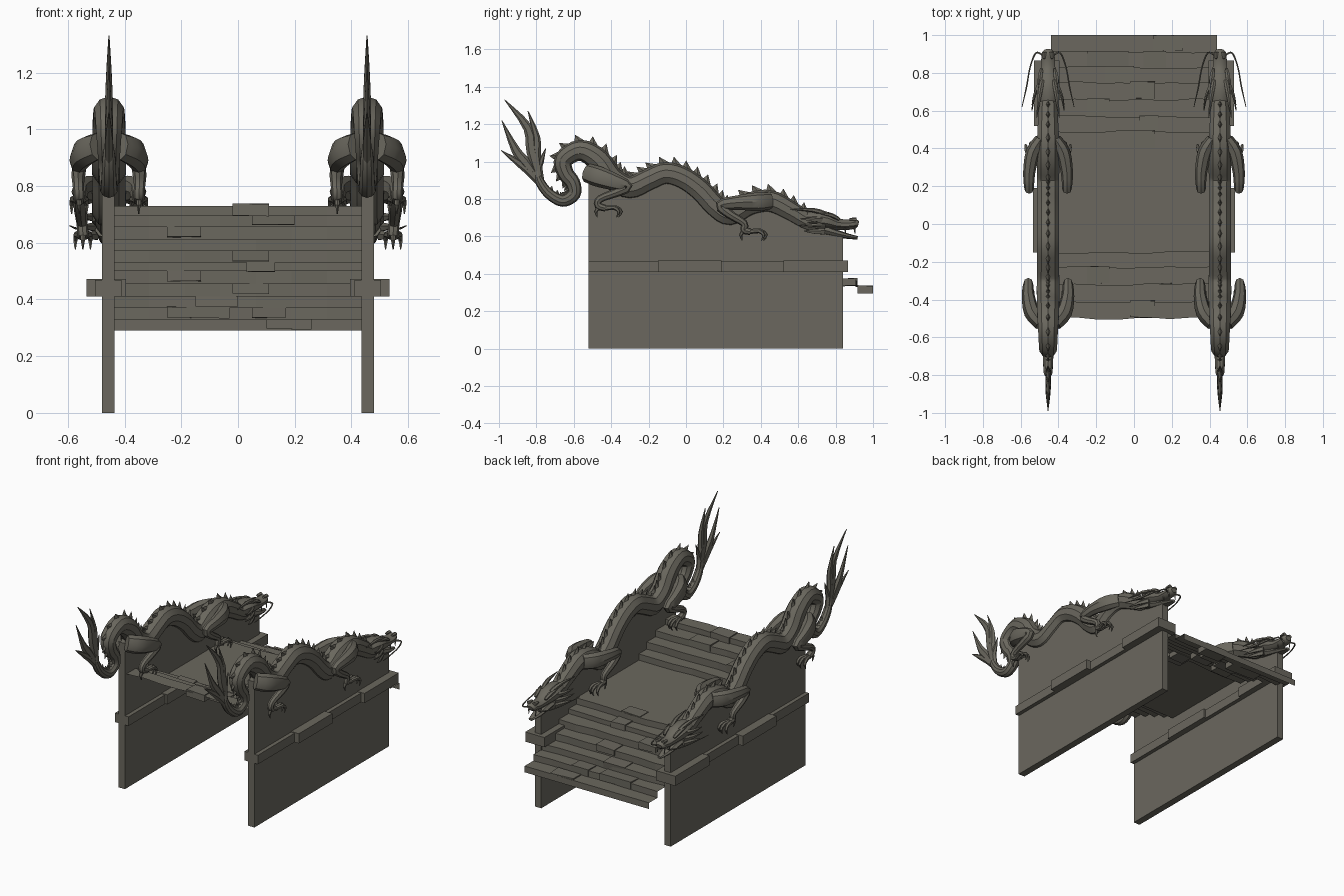
import bpy, bmesh, math, random
from mathutils import Vector

if "Cube" in bpy.data.objects:
    bpy.data.objects.remove(bpy.data.objects["Cube"])
random.seed(4)

stone = bpy.data.materials.new("weathered stone")
stone.diffuse_color = (0.145, 0.137, 0.112, 1)
stone.use_nodes = True
stone.node_tree.nodes["Principled BSDF"].inputs["Base Color"].default_value = stone.diffuse_color
CX = 0.455  # centre line of wall and dragon


def finish(bm, name, mirror=True, smooth=False):
    bmesh.ops.recalc_face_normals(bm, faces=bm.faces)
    me = bpy.data.meshes.new(name)
    bm.to_mesh(me)
    bm.free()
    me.materials.append(stone)
    ob = bpy.data.objects.new(name, me)
    bpy.context.collection.objects.link(ob)
    if smooth:
        bpy.ops.object.select_all(action='DESELECT')
        ob.select_set(True)
        bpy.context.view_layer.objects.active = ob
        bpy.ops.object.shade_smooth_by_angle(angle=math.radians(35))
    if mirror:
        m = ob.modifiers.new("mirror", 'MIRROR')
        m.use_mirror_merge = False
    return ob


def box(bm, x0, x1, y0, y1, z0, z1, jit=0.0):
    v = [bm.verts.new((x, y + random.uniform(-jit, jit), z + random.uniform(-jit, jit)))
         for x in (x0, x1) for y in (y0, y1) for z in (z0, z1)]
    for f in ((0, 1, 3, 2), (4, 6, 7, 5), (0, 4, 5, 1), (2, 3, 7, 6), (0, 2, 6, 4), (1, 5, 7, 3)):
        bm.faces.new([v[i] for i in f])


def spline(pts, k):
    """Catmull-Rom through tuples of any length."""
    out = []
    for i in range(len(pts) - 1):
        a, b, c, d = pts[max(i - 1, 0)], pts[i], pts[i + 1], pts[min(i + 2, len(pts) - 1)]
        for j in range(k):
            t = j / k
            out.append(tuple(0.5 * (2 * q + (r - p) * t + (2 * p - 5 * q + 4 * r - s) * t * t
                                    + (3 * q - p - 3 * r + s) * t ** 3)
                             for p, q, r, s in zip(a, b, c, d)))
    return out + [pts[-1]]


def frames(path):
    res = []
    for i, p in enumerate(path):
        t = (Vector(path[min(i + 1, len(path) - 1)][:3]) - Vector(path[max(i - 1, 0)][:3])).normalized()
        side = (Vector((1, 0, 0)) - t * t.x).normalized()
        res.append((Vector(p[:3]), t, side, t.cross(side)))
    return res


def tube(bm, pts, k=3, n=8):
    """Loft along (dx, y, z, half_width, half_height), dx measured from the dragon centre line."""
    path = [(CX + p[0], *p[1:3], max(p[3], .002), max(p[4], .002)) for p in spline(pts, k)]
    fr = frames(path)
    rings = []
    for (c, t, s, nn), p in zip(fr, path):
        rings.append([bm.verts.new(c + s * p[3] * math.sin(2 * math.pi * j / n)
                                   + nn * p[4] * math.cos(2 * math.pi * j / n)) for j in range(n)])
    for a, b in zip(rings, rings[1:]):
        for j in range(n):
            bm.faces.new((a[j], a[(j + 1) % n], b[(j + 1) % n], b[j]))
    bm.faces.new(rings[0])
    bm.faces.new(rings[-1])
    return fr, path


# side walls, tops follow the dragons' bellies
bm = bmesh.new()
prof = [(-.52, 0), (.84, 0), (.84, .60), (.66, .65), (.45, .76), (.33, .75), (.2, .70), (.1, .80),
        (0, .87), (-.11, .90), (-.3, .83), (-.4, .89), (-.46, .94), (-.52, .93)]
a = [bm.verts.new((.435, *p)) for p in prof]
b = [bm.verts.new((.48, *p)) for p in prof]
bm.faces.new(a)
bm.faces.new(b)
for i in range(len(prof)):
    j = (i + 1) % len(prof)
    bm.faces.new((a[i], a[j], b[j], b[i]))
finish(bm, "side_wall")

# trim course of four stones on each wall
bm = bmesh.new()
for y0, y1, xi, xo, dz in ((-.52, -.15, .41, .505, -.004), (-.15, .19, .395, .535, 0),
                           (.19, .52, .41, .505, -.004), (.52, .865, .395, .53, 0)):
    box(bm, xi, xo, y0, y1, .41, .472 + dz)
finish(bm, "wall_trim")

# stairs: open stepped sheet with a landing
ys = [1, .91, .83, .75, .66, .57, .49, -.15, -.23, -.32, -.41, -.5]
zs = [.33, .37, .41, .455, .5, .53, .57, .61, .655, .695, .73]
bm = bmesh.new()
cols = []
for c in range(8):
    x = -.44 + .88 * c / 7
    jy = [0] + [random.uniform(-.007, .007) for _ in ys[1:]]
    col = [(x, ys[0], .29)]
    for i, z in enumerate(zs):
        col += [(x, ys[i] + jy[i], z), (x, ys[i + 1] + jy[i + 1], z)]
    cols.append([bm.verts.new(p) for p in col])
for p, q in zip(cols, cols[1:]):
    for i in range(len(p) - 1):
        bm.faces.new((p[i], q[i], q[i + 1], p[i + 1]))
finish(bm, "stairs", False)

# loose bricks set slightly proud of the steps
bm = bmesh.new()
for i, x, w in ((0, .1, .16), (1, -.25, .22), (1, .05, .12), (2, -.15, .15), (3, -.02, .13), (4, -.25, .12),
                (5, .03, .1), (6, -.02, .13), (8, -.25, .12), (9, .05, .15), (10, -.02, .13)):
    y1 = ys[i] + (.004 if i else -.002)
    box(bm, x, x + w, max(ys[i + 1], ys[i] - .085), y1, zs[i] - .034, zs[i] + .006, .003)
finish(bm, "loose_bricks", False)

# dragon body from neck to tail curl: y, z, radius
body = [(.74, .665, .045), (.66, .675, .05), (.556, .735, .056), (.45, .785, .062), (.34, .77, .064),
        (.235, .715, .063), (.155, .76, .062), (.075, .845, .062), (-.016, .91, .062), (-.11, .935, .062),
        (-.2, .90, .062), (-.3, .86, .064), (-.396, .91, .064), (-.47, 1.01, .062), (-.567, 1.06, .056),
        (-.655, 1.01, .05), (-.645, .94, .044), (-.605, .885, .04), (-.60, .825, .036), (-.66, .79, .032),
        (-.735, .83, .028), (-.785, .90, .024), (-.80, .97, .012)]
bm = bmesh.new()
fr, path = tube(bm, [(0, y, z, r * .98, r) for y, z, r in body], 4, 10)
finish(bm, "dragon_body", smooth=True)

# back spines
bm = bmesh.new()
for i in range(6, len(path) - 8, 2):
    c, t, s, n = fr[i]
    r = path[i][4]
    h, l, root = r * .62, r * .5, c + n * r * .88
    tip = bm.verts.new(root + n * h + t * l * .9)
    base = [bm.verts.new(root + v) for v in (-t * l, s * .012, t * l, -s * .012)]
    for j in range(4):
        bm.faces.new((base[j], base[(j + 1) % 4], tip))
    bm.faces.new(base)
finish(bm, "back_spines")

# flame shaped tail fan
bm = bmesh.new()
for mid, tip, w in (((-.845, 1.18), (-.97, 1.33), .03), ((-.80, 1.13), (-.845, 1.27), .024),
                    ((-.91, 1.06), (-.985, 1.22), .028), ((-.89, .99), (-.99, 1.06), .024),
                    ((-.775, 1.0), (-.75, 1.07), .018)):
    tube(bm, [(0, -.775, .88, .016, .02), (0, (mid[0] - .8) / 2, (mid[1] + .92) / 2, .017, w),
              (0, *mid, .012, w * .85), (0, *tip, .002, .002)], 3, 6)
finish(bm, "tail_fan", smooth=True)

# head: skull, lower jaw, horns, brows, cheek spikes, whiskers, teeth
bm = bmesh.new()
tube(bm, [(0, .63, .69, .045, .04), (0, .70, .69, .062, .05), (0, .76, .682, .06, .046),
          (0, .81, .665, .042, .032), (0, .87, .662, .038, .027), (0, .905, .668, .034, .026),
          (0, .922, .665, .02, .014)], 2, 10)
tube(bm, [(0, .70, .645, .05, .03), (0, .78, .622, .04, .022), (0, .86, .602, .03, .015),
          (0, .918, .592, .014, .009)], 2, 8)
for s in (-1, 1):
    tube(bm, [(s * .03, .76, .715, .013, .013), (s * .045, .68, .74, .012, .012),
              (s * .06, .56, .745, .002, .002)], 3, 6)
    tube(bm, [(s * .035, .82, .69, .008, .008), (s * .042, .78, .712, .014, .012),
              (s * .05, .72, .722, .003, .003)], 2, 6)
    tube(bm, [(s * .02, .91, .69, .014, .012), (s * .022, .875, .692, .008, .006)], 1, 6)
    for z, y in ((.69, .61), (.655, .60), (.625, .63)):
        tube(bm, [(s * .045, .74, z, .012, .018), (s * .072, .68, z, .008, .013),
                  (s * .085, y, z + .004, .002, .002)], 2, 5)
    for y in (.9, .85):
        tube(bm, [(s * .024, y, .645, .006, .006), (s * .024, y + .004, .615, .002, .002)], 1, 4)
finish(bm, "dragon_head", smooth=True)

bm = bmesh.new()
for s in (-1, 1):
    tube(bm, [(s * .03, .895, .655, .005, .005), (s * .065, .905, .655, .005, .005),
              (s * .095, .83, .65, .004, .004), (s * .115, .72, .65, .004, .004),
              (s * .138, .62, .66, .002, .002)], 4, 5)
finish(bm, "whiskers", smooth=True)

# legs with clawed feet: (dx, y, z, half width, half height), foot position
hind = [(.04, -.53, .94, .035, .05), (.085, -.47, .92, .042, .055), (.105, -.38, .89, .034, .045),
        (.105, -.315, .865, .026, .03), (.108, -.37, .835, .024, .024), (.108, -.46, .80, .02, .02),
        (.105, -.47, .765, .02, .02), (.105, -.43, .75, .022, .018)]
fore = [(.04, .45, .79, .03, .045), (.08, .38, .785, .038, .05), (.1, .27, .78, .032, .038),
        (.1, .185, .765, .025, .03), (.1, .23, .72, .024, .024), (.095, .31, .67, .02, .02),
        (.092, .31, .635, .02, .02), (.092, .345, .625, .022, .018)]
for name, leg in (("hind_legs", hind), ("front_legs", fore)):
    bm = bmesh.new()
    dx, fy, fz = leg[-1][:3]
    for s in (-1, 1):
        tube(bm, [(s * p[0], *p[1:]) for p in leg], 3, 8)
        # three toes forward, one back
        for o, d in ((-.022, 1), (0, 1.2), (.022, 1), (0, -.75)):
            tube(bm, [(s * dx + o * .4, fy - .005, fz, .011, .013),
                      (s * dx + o, fy + .045 * d, fz + .004, .011, .012),
                      (s * dx + o * 1.2, fy + .07 * d, fz - .018, .008, .009),
                      (s * dx + o * 1.2, fy + .058 * d, fz - .048, .002, .002)], 2, 6)
    finish(bm, name, smooth=True)
